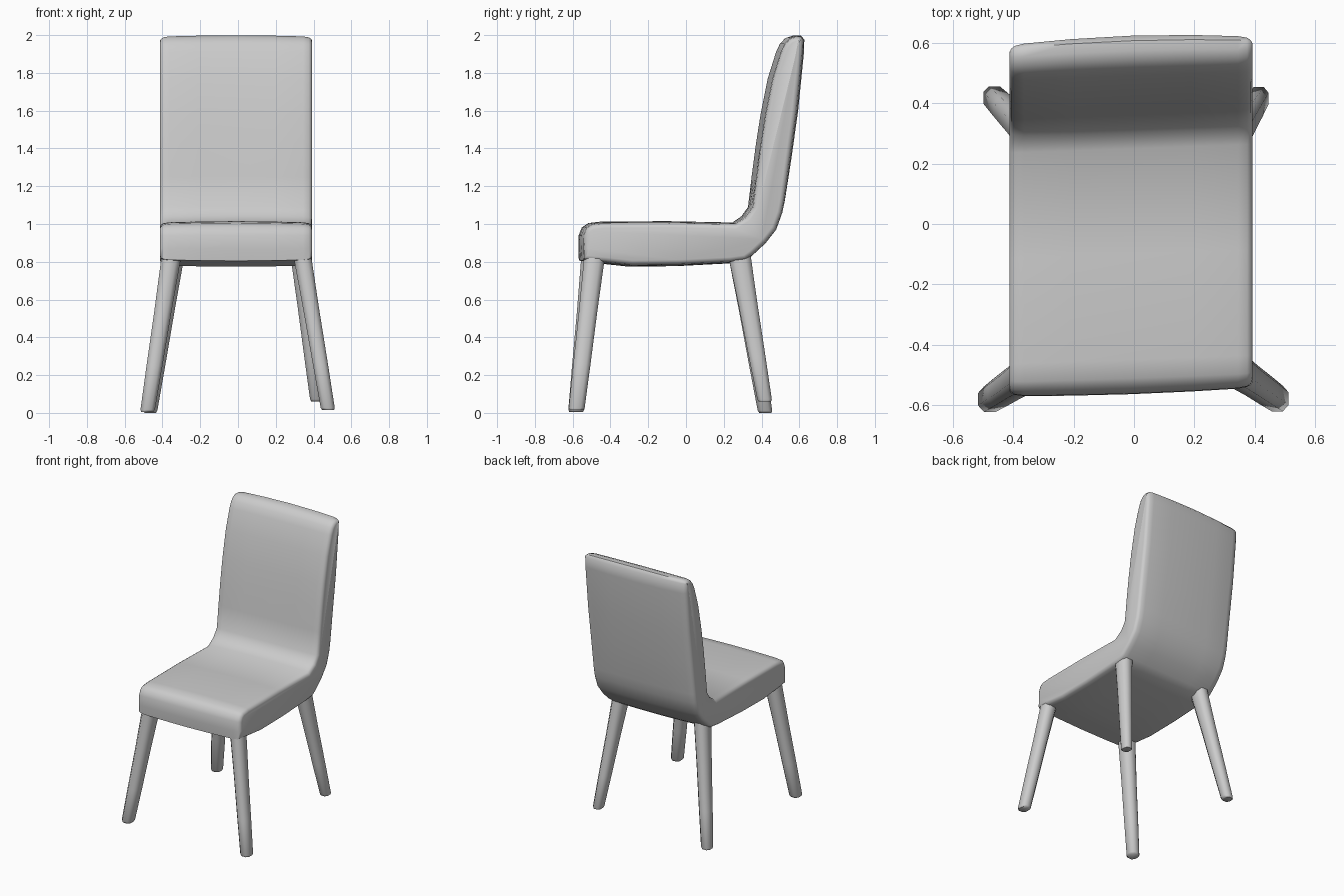
import bpy, math
from mathutils import Vector

cube = bpy.data.objects.get("Cube")
if cube:
    bpy.data.objects.remove(cube)

grey = bpy.data.materials.new("light_grey")
grey.use_nodes = True
grey.diffuse_color = (0.6, 0.6, 0.6, 1)
grey.node_tree.nodes["Principled BSDF"].inputs["Base Color"].default_value = (0.6, 0.6, 0.6, 1)


def loft(name, rings, smooth_angle):
    """Skin a list of equal closed rings and cap both ends."""
    n = len(rings[0])
    verts = [p for ring in rings for p in ring]
    faces = [list(range(n))[::-1], list(range(len(verts) - n, len(verts)))]
    for r in range(len(rings) - 1):
        for i in range(n):
            j = (i + 1) % n
            faces.append((r * n + i, r * n + j, r * n + n + j, r * n + n + i))
    mesh = bpy.data.meshes.new(name)
    mesh.from_pydata(verts, [], faces)
    mesh.materials.append(grey)
    obj = bpy.data.objects.new(name, mesh)
    bpy.context.collection.objects.link(obj)
    bpy.ops.object.select_all(action='DESELECT')
    obj.select_set(True)
    bpy.context.view_layer.objects.active = obj
    bpy.ops.object.mode_set(mode='EDIT')
    bpy.ops.mesh.select_all(action='SELECT')
    bpy.ops.mesh.normals_make_consistent(inside=False)
    bpy.ops.object.mode_set(mode='OBJECT')
    bpy.ops.object.shade_smooth_by_angle(angle=math.radians(smooth_angle))


# Side profile (y, z) of the upholstered seat and back, clockwise from the front
profile = [Vector(p) for p in (
    (-.555, .81), (-.558, .87), (-.556, .94), (-.54, .98), (-.51, 1), (-.45, 1.007),
    (-.1, 1.009), (.25, 1.002), (.305, 1.04), (.34, 1.09), (.358, 1.25), (.38, 1.42),
    (.405, 1.58), (.443, 1.77), (.487, 1.91), (.508, 1.955), (.535, 1.983), (.565, 1.993),
    (.595, 1.992), (.608, 1.975), (.605, 1.9), (.575, 1.6), (.54, 1.35), (.51, 1.13),
    (.497, 1.06), (.465, .97), (.41, .9), (.34, .835), (.3, .808), (.22, .797),
    (-.05, .783), (-.3, .78), (-.44, .795))]


def inset(points, d):
    """Move a clockwise outline inward by d."""
    out = []
    for i, p in enumerate(points):
        t = (points[(i + 1) % len(points)] - points[i - 1]).normalized()
        out.append(p + Vector((t.y, -t.x)) * d)
    return out


def place(x, p):
    """Skew the plan slightly and bow the backrest rearward in the middle."""
    bow = .01 * min(max((p.y - 1) / .3, 0), 1) * (1 - (x / .4) ** 2)
    return (x - .01, p.x + .035 * x + bow, p.y)


# Soft side edges and a gentle crown across the width
stations = [(-.403, .028), (-.398, .014), (-.385, .005), (-.355, 0), (-.2, -.004), (0, -.006),
            (.2, -.004), (.355, 0), (.385, .005), (.398, .014), (.403, .028)]
loft("upholstered_seat_and_back",
     [[place(x, p) for p in inset(profile, d)] for x, d in stations], 50)


# Splayed tapering legs with rounded square sections
def leg(name, top, foot, top_size, foot_size):
    top, foot = Vector(top), Vector(foot)
    rings = []
    for t, scale in ((0, 1), (.35, .97), (.7, 1), (.985, 1), (1, .85)):
        c = top.lerp(foot, t)
        hx, hy = [(a + (b - a) * t) * scale for a, b in zip(top_size, foot_size)]
        corners = [(1, .5), (.5, 1), (-.5, 1), (-1, .5),
                   (-1, -.5), (-.5, -1), (.5, -1), (1, -.5)]
        rings.append([(c.x + u * hx, c.y + v * hy, c.z) for u, v in corners])
    loft(name, rings, 60)


leg("front_right_leg", (-.354, -.498, .82), (-.48, -.582, .005), (.052, .057), (.038, .042))
leg("front_left_leg", (.342, -.485, .82), (.477, -.58, .015), (.047, .055), (.037, .042))
leg("back_right_leg", (-.33, .28, .85), (-.465, .42, 0), (.05, .06), (.036, .038))
leg("back_left_leg", (.325, .28, .85), (.415, .418, .06), (.05, .06), (.032, .038))
